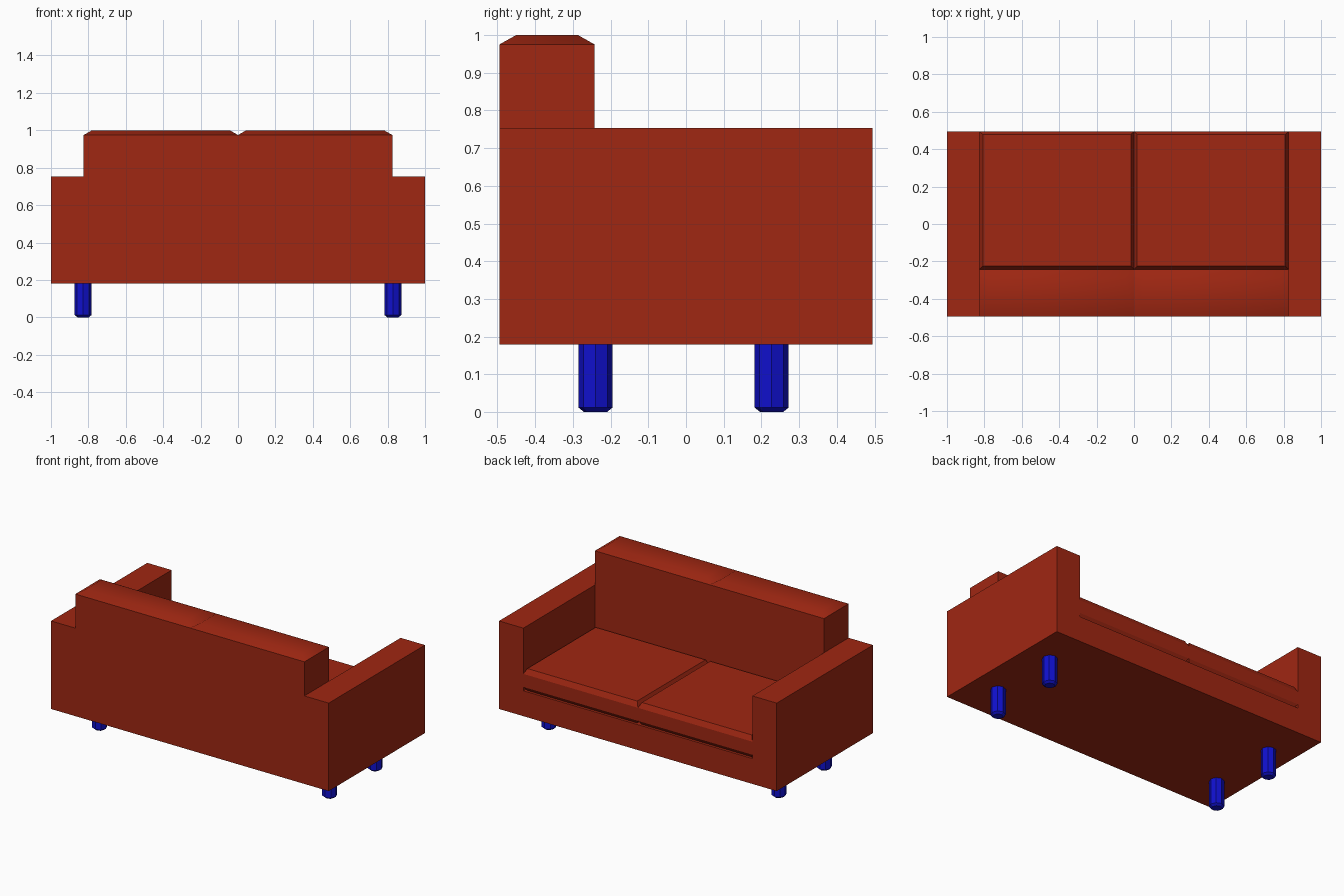
import bpy
import bmesh
import math

if "Cube" in bpy.data.objects:
    bpy.data.objects.remove(bpy.data.objects["Cube"])


def material(name, rgb):
    mat = bpy.data.materials.new(name)
    mat.use_nodes = True
    mat.diffuse_color = (*rgb, 1)
    mat.node_tree.nodes["Principled BSDF"].inputs["Base Color"].default_value = (*rgb, 1)
    return mat


fabric = material("red fabric", (0.35, 0.02, 0.006))
blue = material("blue paint", (0.005, 0.005, 0.61))


def finish(bm, name, mat):
    bmesh.ops.recalc_face_normals(bm, faces=bm.faces)
    mesh = bpy.data.meshes.new(name)
    bm.to_mesh(mesh)
    bm.free()
    mesh.materials.append(mat)
    obj = bpy.data.objects.new(name, mesh)
    bpy.context.collection.objects.link(obj)
    return obj


def loft(name, rings, mat):
    """Skin a stack of closed rings and cap both ends."""
    bm = bmesh.new()
    loops = [[bm.verts.new(p) for p in ring] for ring in rings]
    n = len(loops[0])
    for low, high in zip(loops, loops[1:]):
        for i in range(n):
            j = (i + 1) % n
            bm.faces.new((low[i], low[j], high[j], high[i]))
    bm.faces.new(loops[0])
    bm.faces.new(loops[-1])
    return finish(bm, name, mat)


def rect(x, y, z, inset=0):
    x0, x1, y0, y1 = x[0] + inset, x[1] - inset, y[0] + inset, y[1] - inset
    return [(x0, y0, z), (x1, y0, z), (x1, y1, z), (x0, y1, z)]


def octagon(x, y, z, r):
    return [(x + r * math.cos(i * math.pi / 4), y + r * math.sin(i * math.pi / 4), z)
            for i in range(8)]


DEPTH = 0.495       # half depth
ARM = 0.825         # inner side of the arms
FLOOR = 0.18        # underside of the body
SEAT = 0.345        # top of the base
REST = -0.242       # front of the backrest
BACK = (-DEPTH, REST)

# Body: one solid, stepped across the width, so the front and rear stay flush
bm = bmesh.new()
profile = [(-1, FLOOR), (1, FLOOR), (1, 0.753), (ARM, 0.753), (ARM, SEAT),
           (-ARM, SEAT), (-ARM, 0.753), (-1, 0.753)]
face = bm.faces.new([bm.verts.new((x, -DEPTH, z)) for x, z in profile])
extruded = bmesh.ops.extrude_face_region(bm, geom=[face])["geom"]
bmesh.ops.translate(bm, vec=(0, 2 * DEPTH, 0),
                    verts=[v for v in extruded if isinstance(v, bmesh.types.BMVert)])
finish(bm, "base_and_arms", fabric)

# Backrest: a block whose top has two raised, softly sloped panels
bm = bmesh.new()
halves = []
grid = {(x, z, y): bm.verts.new((x, y, z))
        for x in (-ARM, 0, ARM) for z in (SEAT, 0.975) for y in BACK}
for x0, x1 in ((-ARM, 0), (0, ARM)):
    y0, y1 = BACK
    halves.append(bm.faces.new([grid[x0, 0.975, y0], grid[x1, 0.975, y0],
                                grid[x1, 0.975, y1], grid[x0, 0.975, y1]]))
    bm.faces.new([grid[x0, SEAT, y0], grid[x0, SEAT, y1],
                  grid[x1, SEAT, y1], grid[x1, SEAT, y0]])
    for y in BACK:
        bm.faces.new([grid[x0, SEAT, y], grid[x1, SEAT, y],
                      grid[x1, 0.975, y], grid[x0, 0.975, y]])
for x in (-ARM, ARM):
    bm.faces.new([grid[x, z, y] for z, y in zip((SEAT, SEAT, 0.975, 0.975), BACK + BACK[::-1])])
bmesh.ops.recalc_face_normals(bm, faces=bm.faces)
bmesh.ops.inset_individual(bm, faces=halves, thickness=0.063, depth=0.025)
backrest = finish(bm, "backrest", fabric)
bpy.context.view_layer.objects.active = backrest
backrest.select_set(True)
bpy.ops.object.shade_smooth_by_angle(angle=math.radians(50))

# Seat cushions with chamfered top and bottom edges
for side, x in (("right", (-ARM, 0)), ("left", (0, ARM))):
    y = (REST, DEPTH)
    loft(side + "_seat_cushion",
         [rect(x, y, SEAT, 0.017), rect(x, y, SEAT + 0.025),
          rect(x, y, 0.455), rect(x, y, 0.488, 0.017)], fabric)

# Eight-sided legs with a small chamfer at the foot
for side, x in (("right", -0.828), ("left", 0.828)):
    for end, y in (("front", -0.24), ("rear", 0.227)):
        loft(f"{end}_{side}_leg",
             [octagon(x, y, 0, 0.03), octagon(x, y, 0.012, 0.045),
              octagon(x, y, FLOOR + 0.01, 0.045)], blue)
